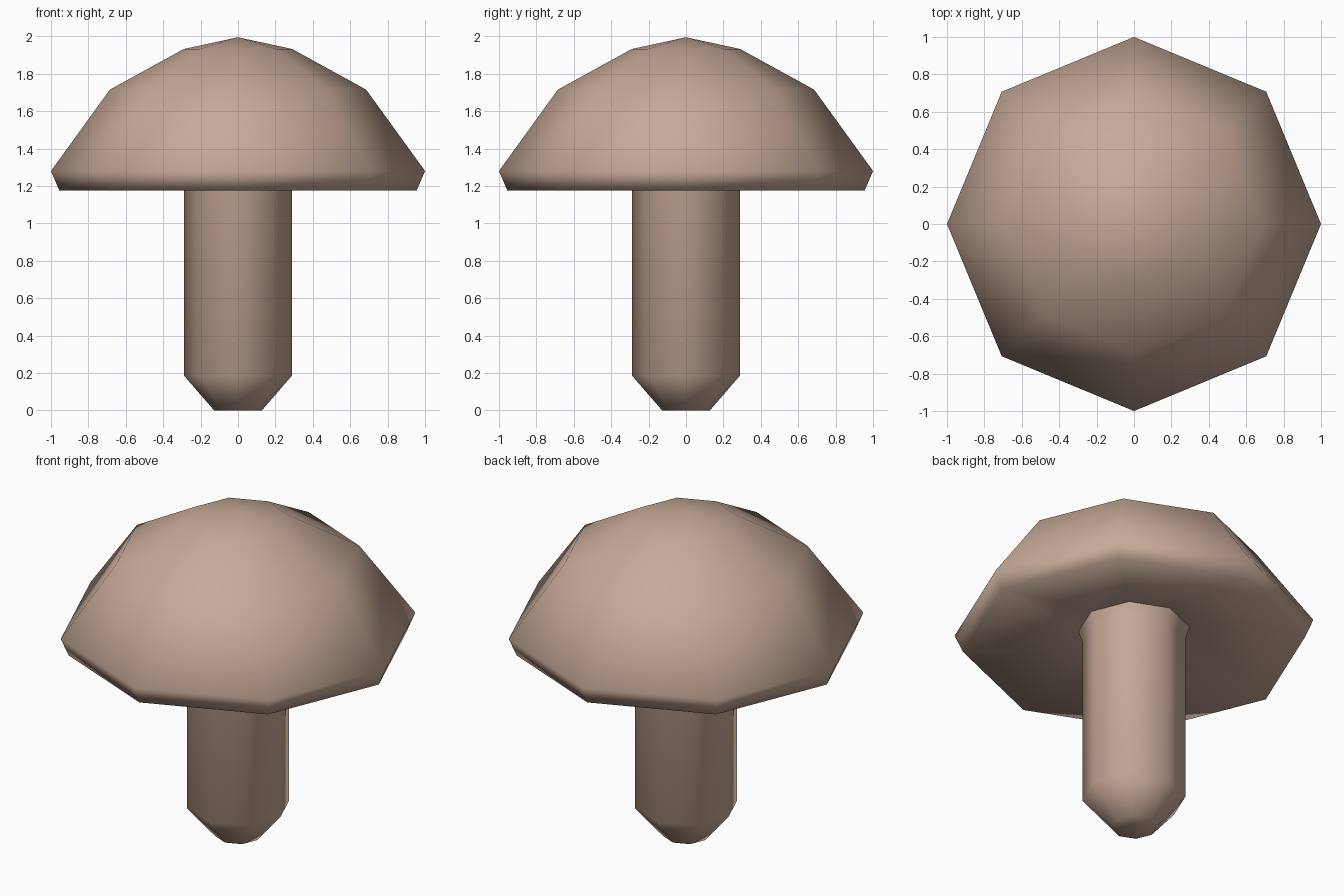
import bpy, bmesh, math

if "Cube" in bpy.data.objects:
    bpy.data.objects.remove(bpy.data.objects["Cube"])

SIDES = 8

mat = bpy.data.materials.new("warm beige")
mat.diffuse_color = (0.57, 0.40, 0.31, 1)
mat.use_nodes = True
mat.node_tree.nodes["Principled BSDF"].inputs["Base Color"].default_value = mat.diffuse_color


def lathe(name, profile):
    """Turn a (radius, height) profile into a smooth eight-sided part."""
    bm = bmesh.new()
    rings = []
    for r, z in profile:
        if r == 0:
            rings.append([bm.verts.new((0, 0, z))] * SIDES)
        else:
            rings.append([bm.verts.new((r * math.cos(2 * math.pi * i / SIDES),
                                        r * math.sin(2 * math.pi * i / SIDES), z))
                          for i in range(SIDES)])
    for a, b in zip(rings, rings[1:]):
        for i in range(SIDES):
            j = (i + 1) % SIDES
            corners = dict.fromkeys((a[i], a[j], b[j], b[i]))
            bm.faces.new(list(corners)).smooth = True
    # profiles run bottom/inside to top/outside, so faces point outward
    mesh = bpy.data.meshes.new(name)
    bm.to_mesh(mesh)
    bm.free()
    mesh.materials.append(mat)
    obj = bpy.data.objects.new(name, mesh)
    bpy.context.collection.objects.link(obj)
    return obj


# Stem: chamfered foot, straight shaft, slight flare under the cap
lathe("stem", [(0, 0), (0.128, 0), (0.288, 0.185), (0.288, 1.2), (0.31, 1.27)])

# Cap: hollowed underside, narrow rim, faceted dome
lathe("cap", [(0.31, 1.27), (0.955, 1.175), (1.0, 1.28),
              (0.685, 1.715), (0.29, 1.932), (0, 1.995)])
